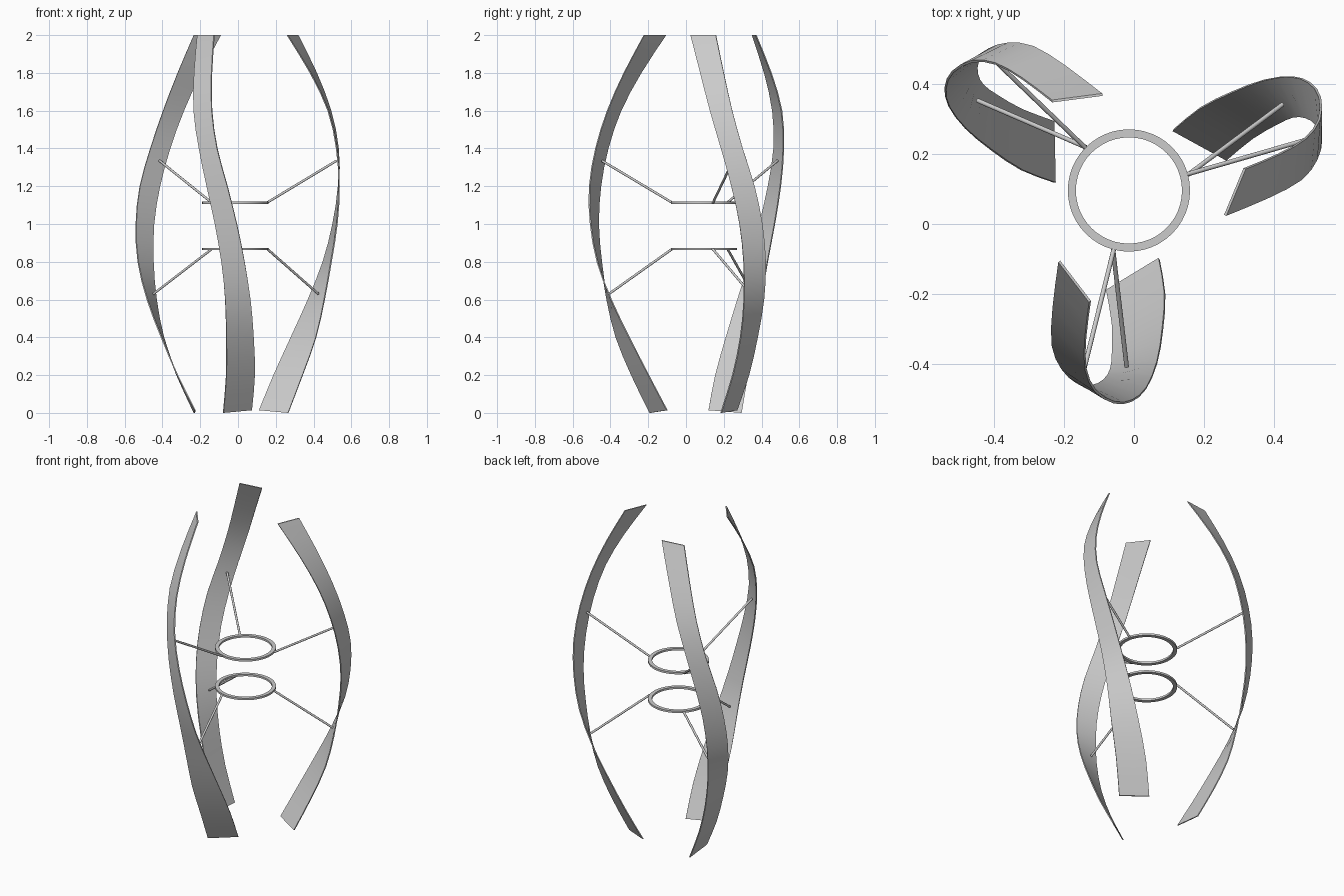
import bpy, bmesh, math
from mathutils import Vector, Matrix

if "Cube" in bpy.data.objects:
    bpy.data.objects.remove(bpy.data.objects["Cube"])

AXIS = Vector((-0.0145, 0.096, 0.0))          # turbine spin axis


def spin(k):
    return Matrix.Translation(AXIS) @ Matrix.Rotation(math.radians(120 * k), 4, 'Z') @ Matrix.Translation(-AXIS)


def make(name, bm, smooth=True):
    bmesh.ops.recalc_face_normals(bm, faces=bm.faces)
    me = bpy.data.meshes.new(name)
    bm.to_mesh(me)
    bm.free()
    ob = bpy.data.objects.new(name, me)
    bpy.context.collection.objects.link(ob)
    if smooth:
        bpy.ops.object.select_all(action='DESELECT')
        ob.select_set(True)
        bpy.context.view_layer.objects.active = ob
        bpy.ops.object.shade_smooth_by_angle(angle=math.radians(35))
    return ob


def catmull(pts, steps):
    p = [2 * pts[0] - pts[1]] + pts + [2 * pts[-1] - pts[-2]]
    out = []
    for i in range(1, len(p) - 2):
        a, b, c, d = p[i - 1:i + 3]
        for s in range(steps):
            t = s / steps
            out.append(0.5 * (2 * b + (c - a) * t + (2 * a - 5 * b + 4 * c - d) * t * t
                              + (3 * b - a - 3 * c + d) * t ** 3))
    return out + [pts[-1]]


# Blade edges, one row per 0.2 of height: left x, left y, right x, right y
ROWS = [(-.078, -.191, .072, -.100), (-.062, -.288, .088, -.198),
        (-.062, -.370, .082, -.300), (-.068, -.418, .066, -.396),
        (-.088, -.448, .035, -.470), (-.122, -.464, -.006, -.506),
        (-.165, -.452, -.056, -.511), (-.206, -.413, -.110, -.478),
        (-.234, -.345, -.138, -.416), (-.231, -.238, -.139, -.328),
        (-.214, -.107, -.126, -.222)]
left = catmull([Vector((r[0], r[1], .2 * i)) for i, r in enumerate(ROWS)], 2)
right = catmull([Vector((r[2], r[3], .2 * i + (.014 if i == 0 else 0))) for i, r in enumerate(ROWS)], 2)


def blade(k):
    half = 0.0035
    bm = bmesh.new()
    rings = []
    n = len(left)
    for i in range(n):
        a, b = left[i], right[i]
        along = left[min(i + 1, n - 1)] - left[max(i - 1, 0)]
        nrm = (b - a).cross(along)
        nrm.z = 0
        nrm = nrm.normalized() * half
        rings.append([bm.verts.new(v) for v in (a - nrm, b - nrm, b + nrm, a + nrm)])
    for r, s in zip(rings, rings[1:]):
        for j in range(4):
            bm.faces.new((r[j], r[(j + 1) % 4], s[(j + 1) % 4], s[j]))
    bm.faces.new(rings[0])
    bm.faces.new(rings[-1])
    bm.transform(spin(k))
    make(f"blade_{k + 1}", bm)


def strut(name, p, q, k, radius=0.0065):
    p, q = Vector(p), Vector(q)
    d = q - p
    bm = bmesh.new()
    bmesh.ops.create_cone(bm, cap_ends=True, segments=12, radius1=radius, radius2=radius, depth=d.length)
    bm.transform(spin(k) @ Matrix.Translation((p + q) / 2) @ d.to_track_quat('Z', 'Y').to_matrix().to_4x4())
    make(name, bm)


def hub_ring(name, z, r_in=0.152, r_out=0.175, h=0.012, n=48):
    bm = bmesh.new()
    secs = []
    for i in range(n):
        a = math.tau * i / n
        u = Vector((math.cos(a), math.sin(a), 0))
        secs.append([bm.verts.new(AXIS + u * r + Vector((0, 0, z + dz)))
                     for r, dz in ((r_in, -h / 2), (r_out, -h / 2), (r_out, h / 2), (r_in, h / 2))])
    for i in range(n):
        r, s = secs[i], secs[(i + 1) % n]
        for j in range(4):
            bm.faces.new((r[j], r[(j + 1) % 4], s[(j + 1) % 4], s[j]))
    make(name, bm)


# Hub rings
hub_ring("upper_hub_ring", 1.113)
hub_ring("lower_hub_ring", 0.868)

# Three blades, each held by an upper and a lower strut
for k in range(3):
    blade(k)
    strut(f"upper_strut_{k + 1}", (-.058, -.073, 1.113), (-.150, -.445, 1.335), k)
    strut(f"lower_strut_{k + 1}", (-.060, -.073, 0.868), (-.021, -.408, 0.630), k)
